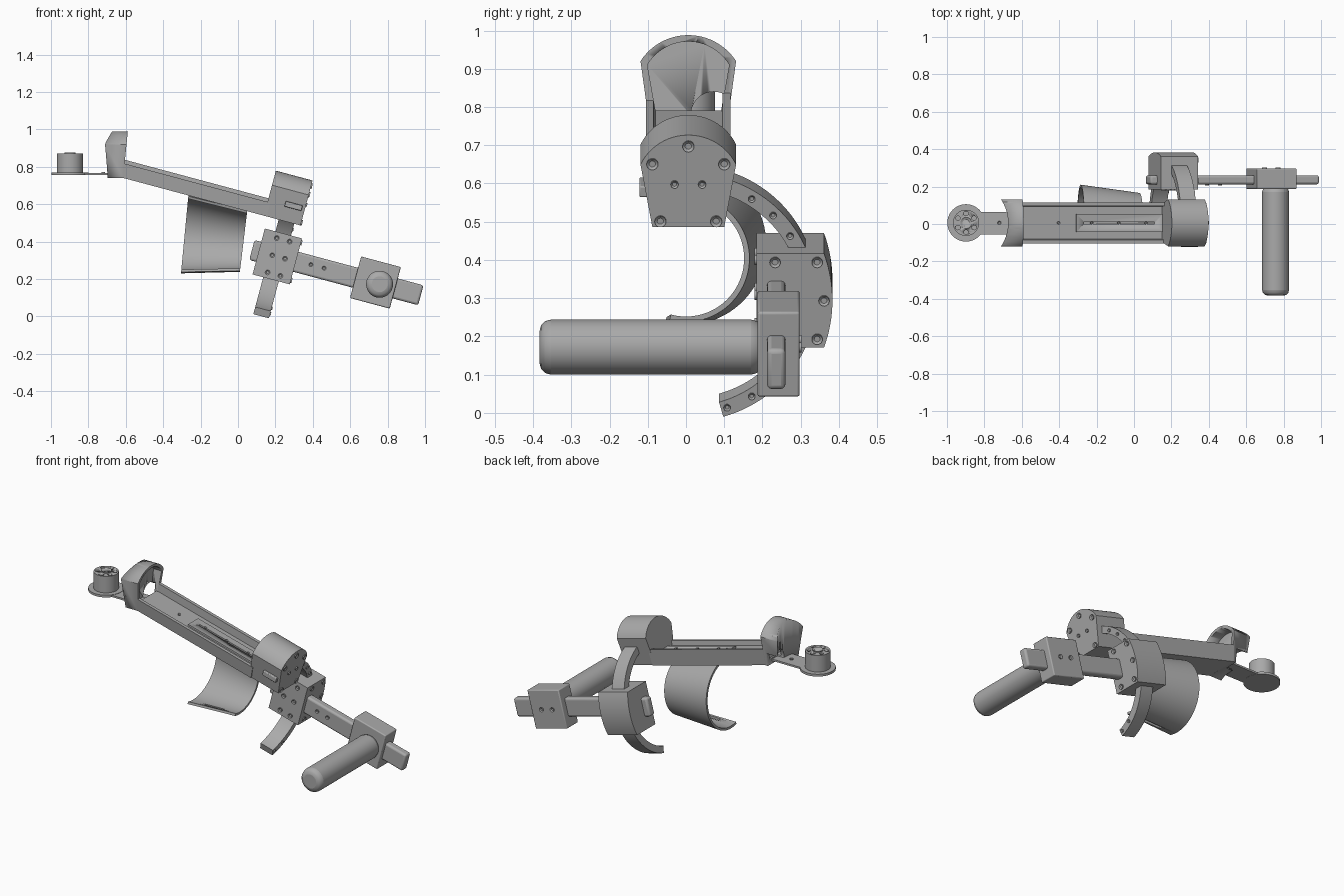
import bpy, bmesh, math
from mathutils import Matrix, Vector

if "Cube" in bpy.data.objects:
    bpy.data.objects.remove(bpy.data.objects["Cube"], do_unlink=True)

TILT = math.radians(15)
MID = 0.006  # y of the symmetry plane of the upper body

grey = bpy.data.materials.new("machined grey")
grey.use_nodes = True
grey.diffuse_color = (0.4, 0.4, 0.4, 1)
grey.node_tree.nodes["Principled BSDF"].inputs["Base Color"].default_value = (0.4, 0.4, 0.4, 1)


def finish(name, bm, tilt=True, bevel=0, limit=35):
    bmesh.ops.recalc_face_normals(bm, faces=bm.faces)
    mesh = bpy.data.meshes.new(name)
    bm.to_mesh(mesh)
    bm.free()
    mesh.materials.append(grey)
    mesh.shade_smooth()
    mesh.set_sharp_from_angle(angle=math.radians(limit))
    ob = bpy.data.objects.new(name, mesh)
    bpy.context.collection.objects.link(ob)
    if tilt:
        ob.rotation_euler.y = TILT
    if bevel:
        mod = ob.modifiers.new("Bevel", "BEVEL")
        mod.width, mod.segments, mod.limit_method = bevel, 3, "ANGLE"
        mod.angle_limit = math.radians(40)
    return ob


def prism(name, outline, x0, x1, **kw):
    """Extrude a (y, z) outline along x."""
    bm = bmesh.new()
    face = bm.faces.new([bm.verts.new((x0, y, z)) for y, z in outline])
    new = bmesh.ops.extrude_face_region(bm, geom=[face])["geom"]
    bmesh.ops.translate(bm, vec=(x1 - x0, 0, 0),
                        verts=[v for v in new if isinstance(v, bmesh.types.BMVert)])
    return finish(name, bm, **kw)


def box(name, x, y, z, **kw):
    return prism(name, [(y[0], z[0]), (y[1], z[0]), (y[1], z[1]), (y[0], z[1])], *x, **kw)


def cylinder(name, centre, r, depth, axis="Z", recess=0, sides=48, **kw):
    """Cylinder starting at centre and running along axis, with an optional sunk middle."""
    bm = bmesh.new()
    bmesh.ops.create_cone(bm, cap_ends=True, segments=sides, radius1=r, radius2=r, depth=depth)
    bmesh.ops.translate(bm, vec=(0, 0, depth / 2), verts=bm.verts)
    if recess:
        top = [f for f in bm.faces if f.normal.z > 0.9]
        bmesh.ops.inset_region(bm, faces=top, thickness=r * 0.45)
        bmesh.ops.translate(bm, vec=(0, 0, -recess), verts=top[0].verts)
    direction = {"X": (1, 0, 0), "Y": (0, 1, 0), "-Y": (0, -1, 0), "Z": (0, 0, 1)}[axis]
    turn = Vector((0, 0, 1)).rotation_difference(Vector(direction)).to_matrix().to_4x4()
    bmesh.ops.transform(bm, matrix=Matrix.Translation(centre) @ turn, verts=bm.verts)
    return finish(name, bm, **kw)


def arc(cy, cz, r, a0, a1, n):
    return [(cy + r * math.cos(t), cz + r * math.sin(t))
            for t in (math.radians(a0 + (a1 - a0) * i / n) for i in range(n + 1))]


def cut(ob, cutter):
    cutter.hide_render = True
    mod = ob.modifiers.new("Cut", "BOOLEAN")
    mod.object, mod.solver = cutter, "EXACT"
    bpy.context.view_layer.objects.active = ob
    bpy.ops.object.modifier_apply(modifier=mod.name)
    bpy.data.objects.remove(cutter, do_unlink=True)


def screws(name, points, r, axis="X"):
    for i, p in enumerate(points):
        cylinder(f"{name}_{i + 1}", p, r, 0.006, axis, recess=0.005, sides=20)


def domed(half_low, z_low, half_high, z_high, crown):
    """Outline widening upward with an arched top."""
    rise = crown - z_high
    r = (half_high ** 2 + rise ** 2) / (2 * rise)
    a = math.degrees(math.asin(half_high / r))
    return ([(MID - half_low, z_low), (MID + half_low, z_low)]
            + arc(MID, crown - r, r, 90 - a, 90 + a, 24))


# Channel beam with slotted floor plate
prism("channel_beam", [(-.094, .556), (.106, .556), (.116, .652), (.096, .652),
                       (.094, .605), (-.08, .605), (-.085, .632), (-.105, .632)], -.80, .01)
plate = box("slotted_plate", (-.484, -.005), (-.042, .054), (.60, .616))
cut(plate, box("slot_cutter", (-.443, -.05), (0, .012), (.606, .63)))
screws("beam_screw", [(u, MID, .616) for u in (-.40, -.25, -.10)] + [(-.58, MID, .604)], .008, "Z")

# Domed end housing
prism("end_housing", domed(.094, .556, .125, .725, .805), -.006, .197)
screws("housing_screw", [(.197, MID + y, z) for y, z in
       ((0, .775), (-.094, .727), (.094, .727), (-.073, .572), (.073, .572))], .015)
screws("housing_pin", [(.197, MID + y, .672) for y in (-.036, .036)], .01)
box("side_latch", (.087, .181), (-.122, -.09), (.632, .662), bevel=.004)

# Arched hood, hollowed from the inner side and hugging the round mount
hood = prism("arched_hood", domed(.1, .74, .125, .92, .988), -.74, -.6, tilt=False)
for v in hood.data.vertices:
    if v.co.x > -.65:
        v.co.x = -.604 + (v.co.z - .84) * .1
cut(hood, cylinder("hood_round_cutter", (-.898, MID, .6), .225, .5, sides=96, tilt=False))
cut(hood, prism("hood_cavity_cutter", domed(.083, .775, .107, .91, .971), -.652, -.5, tilt=False))
cut(hood, cylinder("hood_port_cutter", (-.75, .073, .78), .06, .12, "X", tilt=False))

# Round mount with motor
cylinder("round_mount", (-.898, MID, .755), .1, .014, tilt=False)
box("mount_arm", (-.84, -.62), (-.055, .065), (.756, .767), tilt=False)
motor = cylinder("motor", (-.898, MID, .765), .07, .105, tilt=False)
for i in range(6):
    t = math.radians(60 * i + 30)
    cut(motor, cylinder("vent_cutter", (-.898 + .05 * math.cos(t), MID + .05 * math.sin(t), .83),
                        .012, .1, sides=20, tilt=False))
cylinder("motor_hub", (-.898, MID, .865), .03, .012, recess=.008, sides=32, tilt=False)
cylinder("arm_screw", (-.72, MID, .766), .01, .005, recess=.004, sides=20, tilt=False)

# Tapered open cuff, wider toward the round mount
bm = bmesh.new()
rings = []
for x, z, r in ((-.285, .44, .21), (.03, .404, .166)):
    for radius in (r, r - .014):
        rings.append([bm.verts.new((x + .02 * (pz - z) / r, y, pz))
                      for y, pz in arc(0, z, radius, 105, -105, 48)])
outer_a, inner_a, outer_b, inner_b = rings
loop = [outer_a, outer_b, inner_b, inner_a]
for k in range(4):
    p, q = loop[k], loop[(k + 1) % 4]
    for i in range(48):
        bm.faces.new((p[i], p[i + 1], q[i + 1], q[i]))
for end in (0, -1):
    bm.faces.new([ring[end] for ring in loop])
cuff = finish("forearm_cuff", bm, tilt=False)
cut(cuff, box("strap_slot_cutter", (-.21, -.08), (-.035, -.015), (.2, .29), tilt=False))

# Curved rail around the cuff
RAIL_Y, RAIL_Z = .005, .356
rail = arc(RAIL_Y, RAIL_Z, .336, -74, 74, 48) + arc(RAIL_Y, RAIL_Z, .295, 74, -74, 48)
prism("curved_rail", rail, .076, .162)
screws("rail_screw", [(.161, y, z) for a in (58, 45, 32, -58, -71)
                      for y, z in arc(RAIL_Y, RAIL_Z, .315, a, a, 1)[:1]], .009)

# Rail clamp with curved back
a = math.degrees(math.asin(.127 / .378))
prism("rail_clamp", [(.185, .491), (.185, .237)]
      + arc(RAIL_Y, RAIL_Z + .008, .378, -a, a, 16), .017, .223)
side = [(.233, .468), (.343, .468), (.361, .364), (.343, .26), (.233, .26)]
screws("clamp_side_screw", [(.223, y, z) for y, z in side], .014)
screws("clamp_front_screw", [(u, .185, z) for u in (.092, .163) for z in (.268, .363, .458)],
       .013, "-Y")

# Cross bar, grip block and grip
box("cross_bar", (-.02, .915), (.212, .26), (.307, .417), bevel=.012)
screws("bar_screw", [(u, .213, .368) for u in (.305, .378)], .011, "-Y")
box("grip_block", (.553, .773), (.187, .297), (.25, .48), bevel=.006)
screws("block_screw", [(u, .296, .365) for u in (.625, .70)], .013, "Y")
cylinder("grip", (.757, .2, .172), .072, .583, "-Y", tilt=False, bevel=.03)
